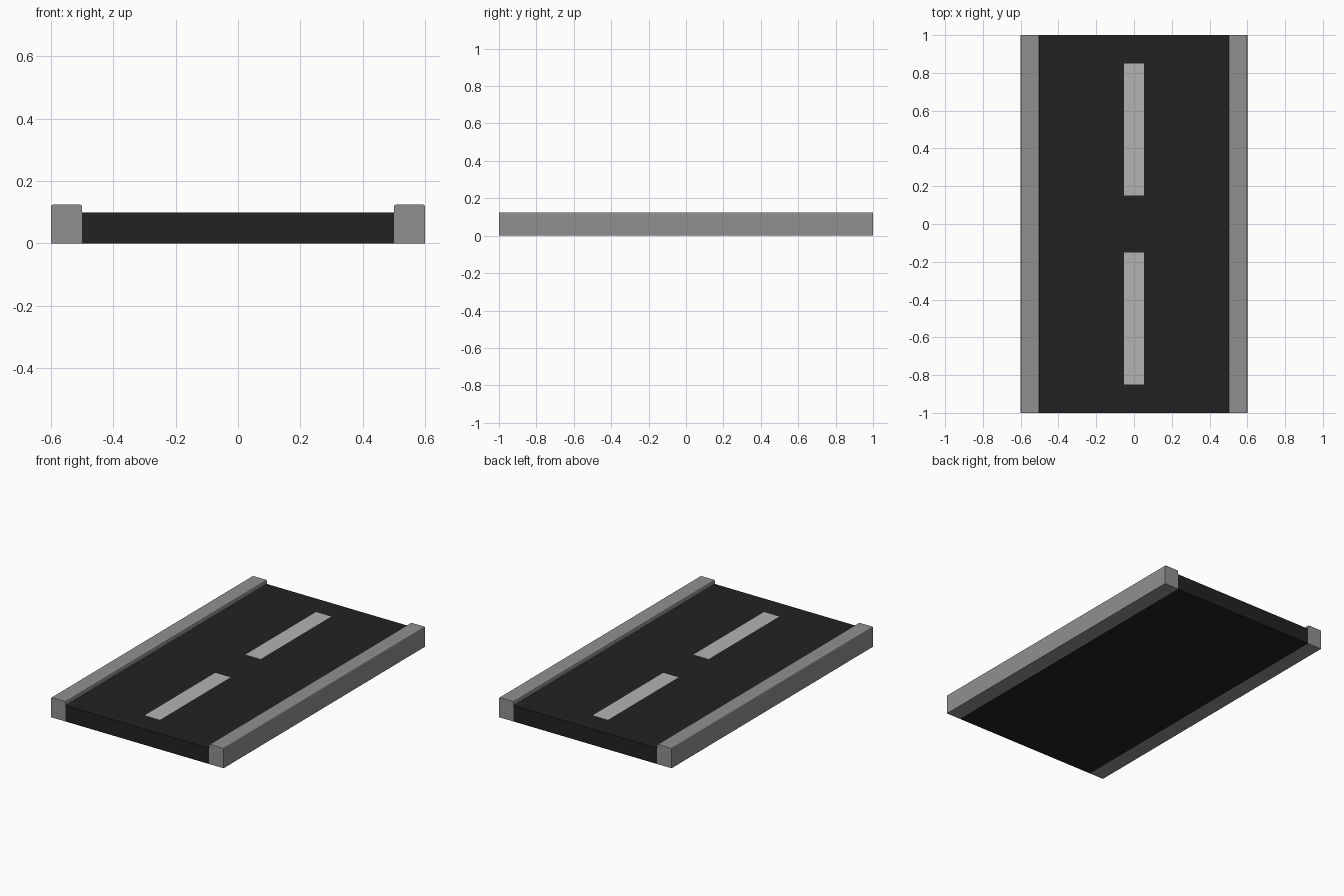
import bpy, bmesh

if "Cube" in bpy.data.objects:
    bpy.data.objects.remove(bpy.data.objects["Cube"])


def paint(obj, name, value):
    mat = bpy.data.materials.get(name) or bpy.data.materials.new(name)
    mat.diffuse_color = (value, value, value, 1)
    mat.use_nodes = True
    mat.node_tree.nodes["Principled BSDF"].inputs["Base Color"].default_value = mat.diffuse_color
    obj.data.materials.append(mat)


def extrude_profile(name, profile, y0, y1):
    """Solid made by sweeping an x-z profile along y."""
    bm = bmesh.new()
    face = bm.faces.new([bm.verts.new((x, y0, z)) for x, z in profile])
    geom = bmesh.ops.extrude_face_region(bm, geom=[face])["geom"]
    verts = [v for v in geom if isinstance(v, bmesh.types.BMVert)]
    bmesh.ops.translate(bm, verts=verts, vec=(0, y1 - y0, 0))
    bmesh.ops.recalc_face_normals(bm, faces=bm.faces)
    mesh = bpy.data.meshes.new(name)
    bm.to_mesh(mesh)
    bm.free()
    obj = bpy.data.objects.new(name, mesh)
    bpy.context.collection.objects.link(obj)
    return obj


# Asphalt slab
road = extrude_profile("road_slab", [(-.5, 0), (.5, 0), (.5, .1), (-.5, .1)], -1, 1)
paint(road, "asphalt", 0.016)

# Kerbs with softened top edges, one on each side
C = 0.007
for side, sign in (("left", -1), ("right", 1)):
    profile = [(.5, 0), (.6, 0), (.6, .125 - C), (.6 - C * .3, .125 - C * .3), (.6 - C, .125),
               (.5 + C, .125), (.5 + C * .3, .125 - C * .3), (.5, .125 - C)]
    kerb = extrude_profile("kerb_" + side, [(sign * x, z) for x, z in profile], -1, 1)
    paint(kerb, "concrete", 0.28)

# Painted centre-line dashes, flat on the asphalt
for end, y in (("front", -.5), ("back", .5)):
    bpy.ops.mesh.primitive_plane_add(size=1, location=(0, y, .1006))
    dash = bpy.context.object
    dash.name = "lane_dash_" + end
    for v in dash.data.vertices:
        v.co.x *= .106
        v.co.y *= .7
    paint(dash, "line_paint", 0.45)
